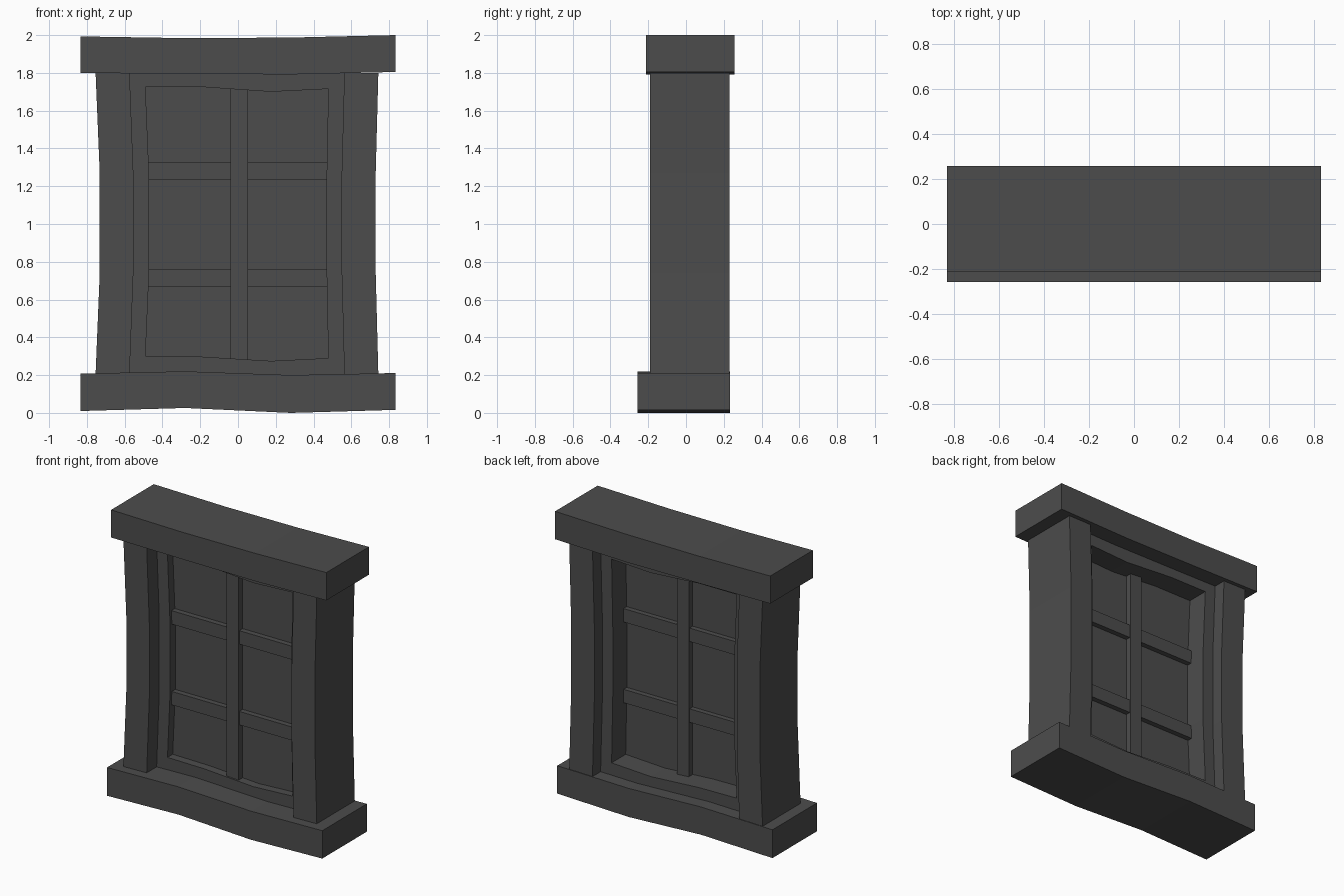
import bpy, bmesh

if "Cube" in bpy.data.objects:
    bpy.data.objects.remove(bpy.data.objects["Cube"])

dark = bpy.data.materials.new("dark_grey")
dark.diffuse_color = (0.073, 0.073, 0.073, 1)
dark.use_nodes = True
dark.node_tree.nodes["Principled BSDF"].inputs["Base Color"].default_value = dark.diffuse_color


def band(name, a, b, y0, y1, closed=False):
    """Solid strip between two (x, z) polylines, extruded from y0 to y1."""
    bm = bmesh.new()
    rows = [[bm.verts.new((x, y, z)) for x, z in line]
            for line, y in ((a, y0), (b, y0), (b, y1), (a, y1))]
    n = len(a)
    for i in range(n if closed else n - 1):
        j = (i + 1) % n
        for k in range(4):
            r, s = rows[k], rows[(k + 1) % 4]
            bm.faces.new((r[i], r[j], s[j], s[i]))
    if not closed:
        for i in (0, n - 1):
            bm.faces.new([r[i] for r in rows])
    bmesh.ops.recalc_face_normals(bm, faces=bm.faces)
    mesh = bpy.data.meshes.new(name)
    bm.to_mesh(mesh)
    bm.free()
    mesh.materials.append(dark)
    obj = bpy.data.objects.new(name, mesh)
    bpy.context.collection.objects.link(obj)
    return obj


def box(name, x0, x1, z0, z1, y0, y1):
    return band(name, [(x0, z0), (x1, z0)], [(x0, z1), (x1, z1)], y0, y1)


# Warped lintel and sill
XS = (-0.833, -0.28, 0.28, 0.833)
band("lintel", list(zip(XS, (1.80, 1.795, 1.792, 1.805))),
     list(zip(XS, (1.993, 1.984, 1.987, 2.0))), -0.213, 0.258)
band("sill", list(zip(XS, (0.01, 0.026, 0.0, 0.016))),
     list(zip(XS, (0.208, 0.22, 0.20, 0.211))), -0.258, 0.234)

# Bowed side posts
ZS = (0.205, 0.74, 1.27, 1.80)
for name, outer, inner in (
        ("left_post", (-0.754, -0.732, -0.732, -0.754), (-0.574, -0.554, -0.554, -0.574)),
        ("right_post", (0.743, 0.729, 0.729, 0.743), (0.563, 0.549, 0.549, 0.563))):
    band(name, list(zip(outer, ZS)), list(zip(inner, ZS)), -0.19, 0.23)

# Inner frame with wavy opening
opening = [(-.49, 1.726), (-.2, 1.726), (.175, 1.70), (.478, 1.715),
           (.469, 1.24), (.469, .76), (.478, .29), (.175, .275),
           (-.2, .298), (-.49, .302), (-.47, .76), (-.47, 1.24)]
rim = [(-.58, 1.80), (-.2, 1.80), (.175, 1.80), (.565, 1.80),
       (.555, 1.24), (.555, .76), (.565, .20), (.175, .20),
       (-.2, .20), (-.58, .20), (-.565, .76), (-.565, 1.24)]
band("inner_frame", opening, rim, -0.08, 0.14, closed=True)

# Glazing bars and pane
box("vertical_bar", -0.041, 0.052, 0.27, 1.73, -0.068, 0.028)
for i, z in enumerate((0.667, 1.232)):
    box(f"cross_bar_{i + 1}", -0.48, 0.478, z, z + 0.094, -0.06, 0.02)
box("pane", -0.51, 0.50, 0.26, 1.74, -0.022, -0.016)
